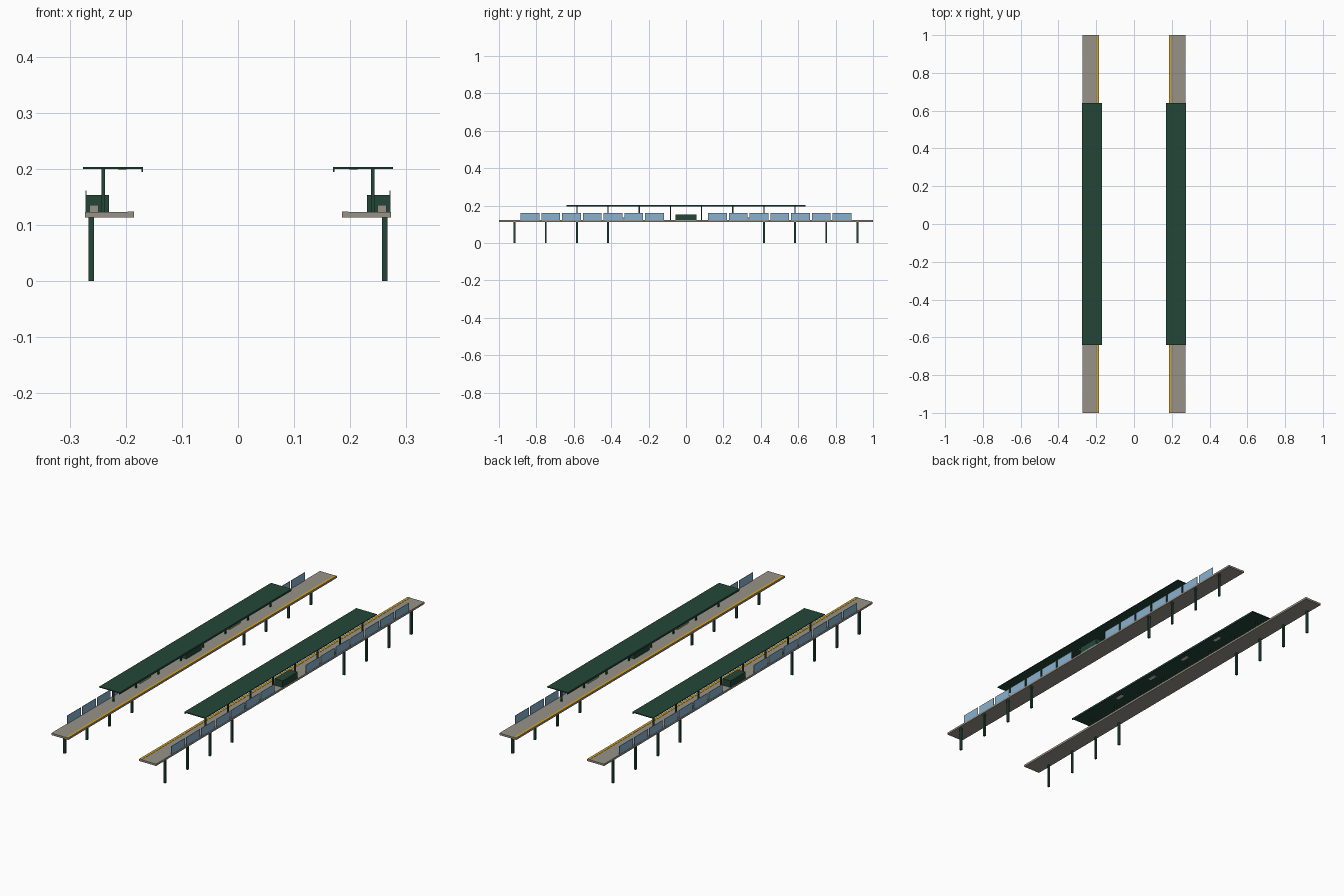
import bpy

cube = bpy.data.objects.get("Cube")
if cube:
    bpy.data.objects.remove(cube, do_unlink=True)


def material(name, rgb):
    m = bpy.data.materials.new(name)
    m.use_nodes = True
    m.diffuse_color = (*rgb, 1)
    m.node_tree.nodes["Principled BSDF"].inputs["Base Color"].default_value = (*rgb, 1)
    return m


GREEN = material("dark green paint", (0.017, 0.062, 0.04))
CONCRETE = material("concrete", (0.31, 0.29, 0.245))
YELLOW = material("safety yellow", (0.68, 0.37, 0.02))
GLASS = material("pale blue glass", (0.25, 0.44, 0.61))
LAMP = material("lamp white", (0.65, 0.65, 0.6))


def box(name, x, y, z, mat):
    """Box from (min, max) ranges on each axis."""
    bpy.ops.mesh.primitive_cube_add(size=1, location=[sum(r) / 2 for r in (x, y, z)])
    ob = bpy.context.object
    ob.name = name
    ob.scale = [r[1] - r[0] for r in (x, y, z)]
    bpy.ops.object.transform_apply(location=False, rotation=False, scale=True)
    ob.data.materials.append(mat)
    return ob


def around(centre, size):
    return (centre - size / 2, centre + size / 2)


DECK_TOP = 0.123
ROOF_BOTTOM = 0.2

for side, label in ((1, "left"), (-1, "right")):
    def part(name, x, y, z, mat):
        return box(f"{label}_{name}", sorted(side * v for v in x), y, z, mat)

    # Platform deck with a warning strip along the track edge
    part("deck", (0.185, 0.273), (-1, 1), (0.114, DECK_TOP), CONCRETE)
    part("warning_strip", (0.185, 0.197), (-1, 1), (DECK_TOP, DECK_TOP + 0.001), YELLOW)

    # Canopy with a drip edge over the track side
    part("canopy", (0.169, 0.276), (-0.64, 0.64), (ROOF_BOTTOM, 0.204), GREEN)
    part("canopy_fascia", (0.169, 0.172), (-0.64, 0.64), (0.195, ROOF_BOTTOM), GREEN)

    for end in (-1, 1):
        # Ground legs and canopy columns share one bay spacing
        for i in range(4):
            part("leg", (0.257, 0.266), around(end * (5 + 2 * i) / 12, 0.01),
                 (0, 0.114), GREEN)
            part("column", (0.237, 0.243), around(end * (1 + 2 * i) / 12, 0.006),
                 (DECK_TOP, ROOF_BOTTOM), GREEN)
        # Lamps under the canopy
        for i in range(2):
            part("lamp", (0.199, 0.213), around(end * (0.115 + 0.23 * i), 0.04),
                 (0.198, ROOF_BOTTOM), LAMP)
        # Glass windbreak panels along the back edge
        for i in range(7):
            part("glass_panel", (0.27, 0.272), around(end * (0.168 + 0.111 * i), 0.1),
                 (DECK_TOP, 0.162), GLASS)
        # Bench
        part("bench", (0.249, 0.265), around(end * 0.333, 0.08), (DECK_TOP, 0.136), CONCRETE)

    # Central kiosk
    part("kiosk", (0.23, 0.272), around(0, 0.112), (DECK_TOP, 0.154), GREEN)
